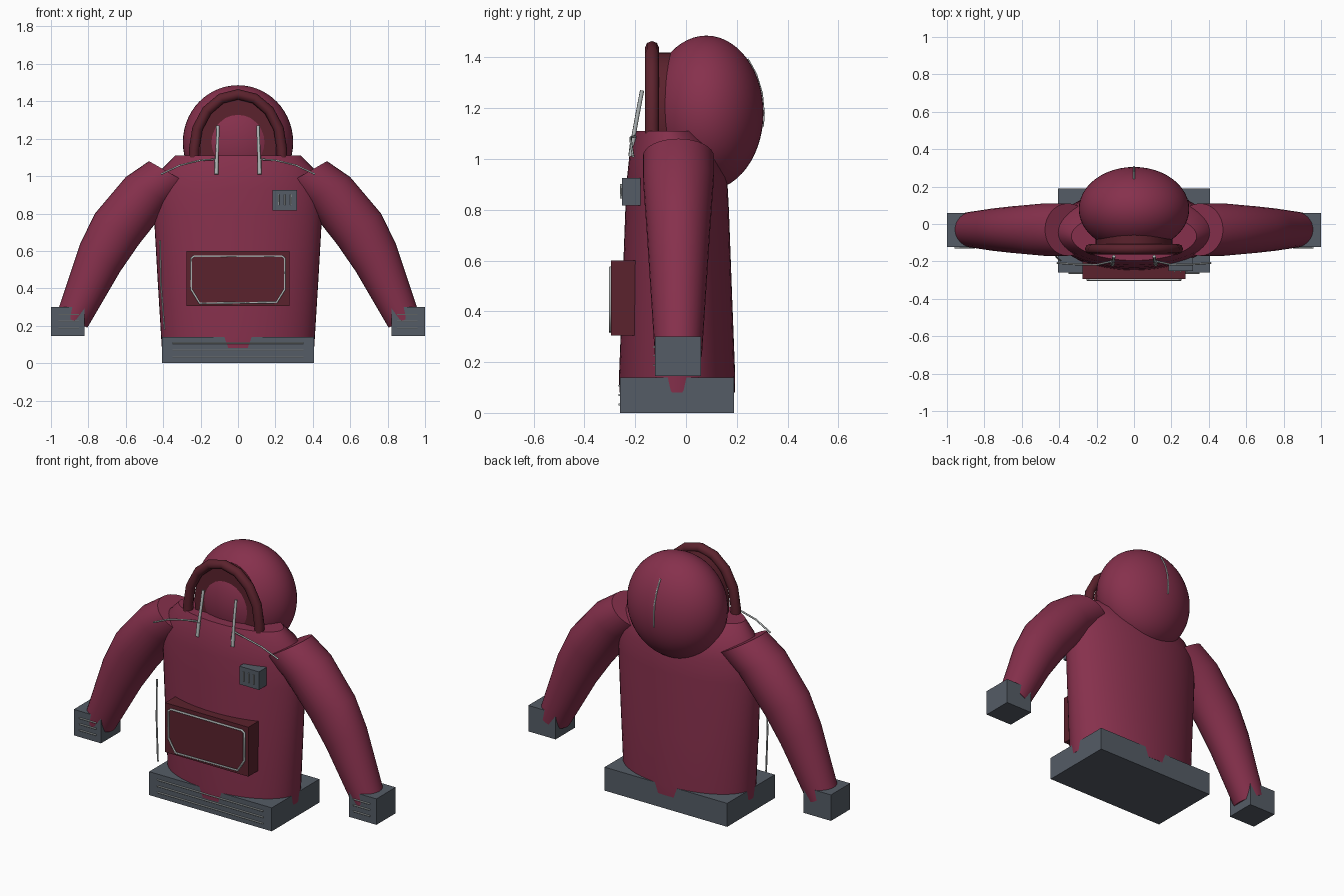
import bpy
import bmesh
from math import sin, cos, pi, radians
from mathutils import Vector

cube = bpy.data.objects.get("Cube")
if cube:
    bpy.data.objects.remove(cube, do_unlink=True)


def material(name, r, g, b):
    m = bpy.data.materials.new(name)
    m.use_nodes = True
    m.diffuse_color = (r, g, b, 1)
    m.node_tree.nodes["Principled BSDF"].inputs["Base Color"].default_value = (r, g, b, 1)
    return m


MAROON = material("maroon fabric", .24, .03, .073)
DARK = material("dark red fabric", .105, .016, .026)
SLATE = material("slate ribbing", .09, .107, .133)
THREAD = material("pale thread", .43, .46, .46)
CY = -.035  # depth centre of the body


def finish(bm, name, mat, smooth=True):
    bmesh.ops.recalc_face_normals(bm, faces=bm.faces)
    me = bpy.data.meshes.new(name)
    bm.to_mesh(me)
    bm.free()
    ob = bpy.data.objects.new(name, me)
    bpy.context.collection.objects.link(ob)
    me.materials.append(mat)
    if smooth:
        bpy.ops.object.select_all(action='DESELECT')
        ob.select_set(True)
        bpy.context.view_layer.objects.active = ob
        bpy.ops.object.shade_smooth_by_angle(angle=radians(40))
    return ob


def box(name, mat, x0, x1, y0, y1, z0, z1):
    bm = bmesh.new()
    bmesh.ops.create_cube(bm, size=1)
    for v in bm.verts:
        v.co = ((x0 + x1) / 2 + v.co.x * (x1 - x0),
                (y0 + y1) / 2 + v.co.y * (y1 - y0),
                (z0 + z1) / 2 + v.co.z * (z1 - z0))
    return finish(bm, name, mat, False)


def loft(name, mat, rings, n=40):
    """Skin elliptical rings given as (centre, axis u, axis v)."""
    bm = bmesh.new()
    loops = []
    for c, u, w in rings:
        loops.append([bm.verts.new(Vector(c) + Vector(u) * cos(2 * pi * i / n)
                                   + Vector(w) * sin(2 * pi * i / n)) for i in range(n)])
    for a, b in zip(loops, loops[1:]):
        for i in range(n):
            j = (i + 1) % n
            bm.faces.new((a[i], a[j], b[j], b[i]))
    bm.faces.new(loops[0])
    bm.faces.new(loops[-1])
    return finish(bm, name, mat)


def tube(name, mat, points, radius, closed=False, res=1):
    cu = bpy.data.curves.new(name, 'CURVE')
    cu.dimensions = '3D'
    cu.bevel_depth = radius
    cu.bevel_resolution = res
    cu.use_fill_caps = True
    sp = cu.splines.new('POLY')
    sp.points.add(len(points) - 1)
    for p, co in zip(sp.points, points):
        p.co = (*co, 1)
    sp.use_cyclic_u = closed
    cu.materials.append(mat)
    ob = bpy.data.objects.new(name, cu)
    bpy.context.collection.objects.link(ob)
    return ob


# Body: stacked ellipses of (height, half width, half depth, depth centre)
body = [(.08, .407, .227, CY), (.14, .411, .229, CY), (.45, .43, .217, CY),
        (.8, .45, .204, CY), (.93, .445, .197, CY), (1.04, .405, .175, CY - .01),
        (1.11, .335, .13, CY - .03)]
loft("body", MAROON, [((0, y, z), (w, 0, 0), (0, d, 0)) for z, w, d, y in body], 56)
box("hem_band", SLATE, -.405, .405, CY - .225, CY + .225, 0, .14)
for k, z in enumerate((.107, .07, .033)):
    tube(f"hem_stitch_{k}", THREAD, [(-.35, -.263, z), (.35, -.263, z)], .004)

# Sleeves: outer and inner edge of each ring, and half depth
sleeve = [((.476, 1.08), (.23, .94), .14), ((.60, .995), (.36, .85), .14),
          ((.765, .80), (.53, .635), .125), ((.845, .636), (.63, .49), .115),
          ((.967, .27), (.805, .19), .093)]
for side, s in (("left", 1), ("right", -1)):
    rings = []
    for (ox, oz), (ix, iz), d in sleeve:
        rings.append(((s * (ox + ix) / 2, CY + .005, (oz + iz) / 2),
                      (s * (ox - ix) / 2, 0, (oz - iz) / 2), (0, d, 0)))
    loft(f"{side}_sleeve", MAROON, rings, 32)
    lo, hi = sorted((s * .82, s))
    box(f"{side}_cuff", SLATE, lo, hi, -.122, .06, .145, .30)
    for k, z in enumerate((.26, .225, .188)):
        tube(f"{side}_cuff_stitch_{k}", THREAD,
             [(s * .85, -.126, z), (s * .96, -.126, z)], .004)
    # Drawstring with a thicker tip, and the shoulder seam
    tube(f"{side}_cord", THREAD, [(s * .108, -.173, 1.27), (s * .11, -.192, 1.17),
                                  (s * .115, -.212, 1.06)], .009)
    tube(f"{side}_cord_tip", THREAD, [(s * .114, -.207, 1.09), (s * .116, -.217, 1.01)], .011)
    tube(f"{side}_shoulder_seam", THREAD,
         [(s * .12, -.2, 1.09), (s * .2, -.218, 1.085), (s * .31, -.216, 1.058),
          (s * .412, -.208, 1.01)], .005)

# Hood
bm = bmesh.new()
bmesh.ops.create_uvsphere(bm, u_segments=48, v_segments=28, radius=1)
for v in bm.verts:
    v.co = (v.co.x * .295, .08 + v.co.y * .225, 1.181 + v.co.z * .305)
finish(bm, "hood", MAROON)
loft("hood_opening", DARK, [((0, y, 1.165), (.205, 0, 0), (0, 0, .255)) for y in (-.117, -.04)])
arc = [(.235 * cos(pi * i / 8), -.134, 1.14 + .297 * sin(pi * i / 8)) for i in range(9)]
tube("hood_rim", DARK, [(.235, -.134, 1.08)] + arc + [(-.235, -.134, 1.08)], .028, res=2)
seam = [radians(a) for a in (44, 30, 15, 0, -10)]
tube("hood_back_seam", THREAD,
     [(0, .08 + .226 * cos(a), 1.181 + .306 * sin(a)) for a in seam], .005)

# Front pocket with stitched outline
box("pocket", DARK, -.275, .275, -.295, -.19, .305, .60)
outline = [(-.25, .56), (-.235, .572), (.235, .572), (.25, .56), (.25, .395),
           (.207, .325), (-.205, .32), (-.25, .395)]
tube("pocket_stitching", THREAD, [(x, -.298, z) for x, z in outline], .006, True)

# Chest patch
box("chest_patch", SLATE, .185, .315, -.252, -.18, .817, .925)
for k, x in enumerate((.217, .25, .283)):
    tube(f"patch_stitch_{k}", THREAD, [(x, -.256, .845), (x, -.256, .902)], .004)

# Side seam
tube("side_seam", THREAD, [(-.417, -.17, .655), (-.412, -.18, .42), (-.393, -.195, .18)], .005)
